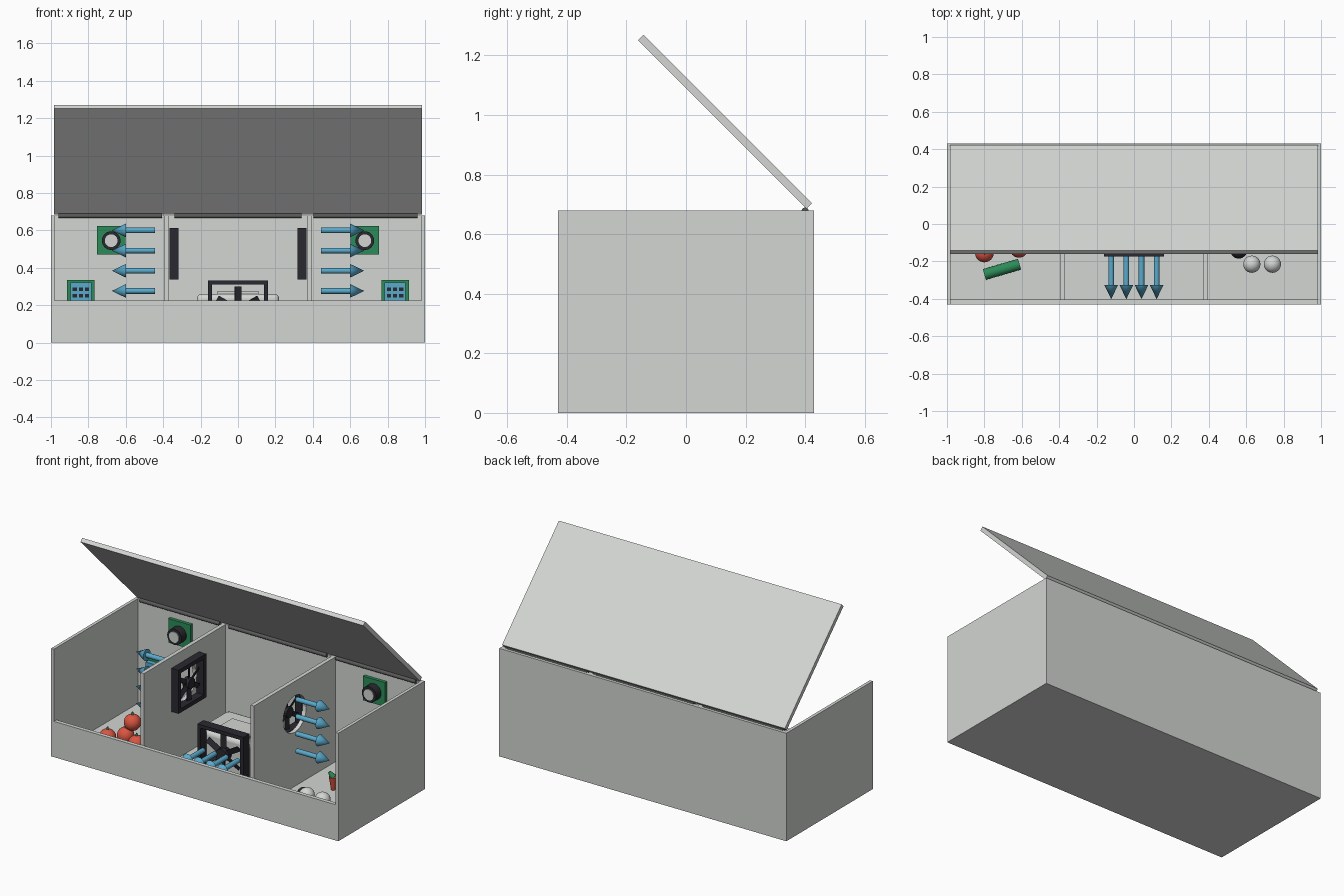
import bpy, bmesh, math
from mathutils import Matrix, Vector

cube = bpy.data.objects.get("Cube")
if cube:
    bpy.data.objects.remove(cube)


def material(name, rgb):
    m = bpy.data.materials.new(name)
    m.use_nodes = True
    m.diffuse_color = (*rgb, 1)
    m.node_tree.nodes["Principled BSDF"].inputs["Base Color"].default_value = (*rgb, 1)
    return m


GREY = material("light grey", (0.65, 0.67, 0.65))
DARK = material("near black", (0.022, 0.022, 0.03))
SEAL = material("seal grey", (0.1, 0.1, 0.1))
BLUE = material("sky blue", (0.1, 0.4, 0.6))
GREEN = material("board green", (0.025, 0.26, 0.1))
RED = material("tomato red", (0.7, 0.09, 0.055))
made = []


def finish(name, bm, mat):
    mesh = bpy.data.meshes.new(name)
    bm.to_mesh(mesh)
    bm.free()
    mesh.materials.append(mat)
    ob = bpy.data.objects.new(name, mesh)
    bpy.context.collection.objects.link(ob)
    made.append(ob)
    return ob


def add_box(bm, lo, hi, m=Matrix()):
    lo, hi = Vector(lo), Vector(hi)
    t = Matrix.Translation((lo + hi) / 2) @ Matrix.Diagonal((*(hi - lo), 1))
    bmesh.ops.create_cube(bm, size=1, matrix=m @ t)


def add_rod(bm, p, q, r1, r2, sides=24):
    p, q = Vector(p), Vector(q)
    turn = (q - p).to_track_quat("Z", "Y").to_matrix().to_4x4()
    bmesh.ops.create_cone(bm, cap_ends=True, segments=sides, radius1=r1, radius2=r2,
                          depth=(q - p).length, matrix=Matrix.Translation((p + q) / 2) @ turn)


def box(name, mat, lo, hi, m=Matrix()):
    bm = bmesh.new()
    add_box(bm, lo, hi, m)
    return finish(name, bm, mat)


def rod(name, mat, p, q, r1, r2=None):
    bm = bmesh.new()
    add_rod(bm, p, q, r1, r1 if r2 is None else r2)
    return finish(name, bm, mat)


def ball(name, mat, centre, r, half=False):
    bm = bmesh.new()
    bmesh.ops.create_uvsphere(bm, u_segments=24, v_segments=16, radius=r)
    if half:
        bmesh.ops.bisect_plane(bm, geom=bm.verts[:] + bm.edges[:] + bm.faces[:],
                               plane_co=(0, 0, 0), plane_no=(0, 0, -1), clear_outer=True)
        bmesh.ops.holes_fill(bm, edges=[e for e in bm.edges if e.is_boundary])
    bmesh.ops.translate(bm, verts=bm.verts, vec=centre)
    return finish(name, bm, mat)


def arrow(name, tail, way):
    tail, way = Vector(tail), Vector(way)
    neck = tail + way * 0.155
    bm = bmesh.new()
    add_rod(bm, tail, neck, 0.015, 0.015)
    add_rod(bm, neck, neck + way * 0.075, 0.036, 0)
    finish(name, bm, BLUE)


def fan(name, half, depth, bar, m):
    # square frame, hub and six pitched blades, all facing -y
    bm = bmesh.new()
    d, inner = depth / 2, half - bar
    for s in (-1, 1):
        a, b = sorted((s * half, s * inner))
        add_box(bm, (a, -d, -half), (b, d, half), m)
        add_box(bm, (-inner, -d, a), (inner, d, b), m)
    add_rod(bm, m @ Vector((0, -d * 0.8, 0)), m @ Vector((0, d * 0.8, 0)), half * 0.25, half * 0.25)
    for i in range(6):
        spin = Matrix.Rotation(math.radians(30 + 60 * i), 4, "Y") @ Matrix.Rotation(0.4, 4, "X")
        add_box(bm, (half * 0.15, -0.003, -half * 0.11), (half * 0.8, 0.003, half * 0.11), m @ spin)
    finish(name, bm, DARK)


# Open-fronted case
box("floor", GREY, (-1, -0.43, 0), (1, 0.43, 0.02))
box("back_wall", GREY, (-0.98, 0.405, 0.02), (0.98, 0.43, 0.68))
box("front_wall", GREY, (-0.98, -0.43, 0.02), (0.98, -0.405, 0.225))

# Lid leaning forward over the hinge line
tilt = Matrix.Translation((0, 0.405, 0.685)) @ Matrix.Rotation(math.radians(-45), 4, "X")
box("lid", GREY, (-0.985, -0.8, 0), (0.985, 0, 0.026), tilt)
rod("hinge_middle", SEAL, (-0.34, 0.4, 0.677), (0.34, 0.4, 0.677), 0.012)

# Parts mirrored on both sides
for s, side in ((-1, "right"), (1, "left")):
    x0, x1 = sorted((s * 0.98, s))
    box(side + "_wall", GREY, (x0, -0.43, 0.02), (x1, 0.43, 0.68))
    rod(side + "_hinge", SEAL, (s * 0.405, 0.4, 0.677), (s * 0.96, 0.4, 0.677), 0.012)

    # divider with a round fan opening
    x0, x1 = sorted((s * 0.37, s * 0.395))
    divider = box(side + "_divider", GREY, (x0, -0.405, 0.02), (x1, 0.405, 0.68))
    cutter = rod(side + "_fan_cutter", GREY, (s * 0.3, 0, 0.475), (s * 0.5, 0, 0.475), 0.115)
    made.remove(cutter)
    cutter.hide_render = True
    cutter.hide_set(True)
    cutter.display_type = "WIRE"
    cut = divider.modifiers.new("fan opening", "BOOLEAN")
    cut.operation, cut.object, cut.solver = "DIFFERENCE", cutter, "EXACT"
    fan(side + "_fan", 0.137, 0.05, 0.025,
        Matrix.Translation((s * 0.342, 0, 0.475)) @ Matrix.Rotation(s * math.pi / -2, 4, "Z"))

    # airflow arrows
    for i in range(4):
        arrow(f"{side}_air_arrow_{i}", (s * 0.445, -0.05, 0.6 - 0.108 * i), (s, 0, 0))

    # camera board
    c = s * 0.678
    box(side + "_camera_board", GREEN, (c - 0.077, 0.385, 0.47), (c + 0.077, 0.405, 0.622))
    rod(side + "_camera_barrel", DARK, (c, 0.385, 0.545), (c, 0.335, 0.545), 0.05)
    rod(side + "_camera_lens", GREY, (c, 0.336, 0.545), (c, 0.33, 0.545), 0.034)

    # climate sensor with a grid of vents
    c = s * 0.84
    box(side + "_sensor_board", GREEN, (c - 0.073, 0.39, 0.19), (c + 0.073, 0.405, 0.335))
    box(side + "_sensor_cover", BLUE, (c - 0.056, 0.36, 0.205), (c + 0.056, 0.39, 0.32))
    vents = bmesh.new()
    for i in range(3):
        for j in range(3):
            x, z = c + 0.033 * (i - 1), 0.285 - 0.035 * j
            add_box(vents, (x - 0.011, 0.357, z - 0.01), (x + 0.011, 0.36, z + 0.01))
    finish(side + "_sensor_vents", vents, DARK)

# Cooling unit with its front fan
unit = box("cooling_unit", GREY, (-0.22, -0.1, 0.02), (0.22, 0.21, 0.26))
bevel = unit.modifiers.new("round edges", "BEVEL")
bevel.width, bevel.segments = 0.025, 3
box("cooling_unit_top", GREY, (-0.11, -0.08, 0.2), (0.11, 0.1, 0.275))
fan("front_fan", 0.16, 0.06, 0.022, Matrix.Translation((0, -0.145, 0.172)))
for i in range(4):
    arrow(f"front_air_arrow_{i}", (-0.122 + 0.081 * i, -0.172, 0.175), (0, -1, 0))

# Vegetables in the right compartment
for i, p in enumerate(((-0.8, -0.155, 0.07), (-0.73, -0.075, 0.07),
                       (-0.615, -0.13, 0.07), (-0.7, -0.05, 0.15))):
    ball(f"tomato_{i}", RED, p, 0.05)
    top = Vector(p) + Vector((0, 0, 0.045))
    rod(f"tomato_stalk_{i}", GREEN, top, top + Vector((0, 0, 0.02)), 0.008, 0.004)
rod("cucumber", GREEN, (-0.8, -0.27, 0.05), (-0.612, -0.215, 0.05), 0.03)

# Vegetables in the left compartment
for i, x in enumerate((0.63, 0.74)):
    rod(f"mushroom_stem_{i}", GREY, (x, -0.215, 0.02), (x, -0.215, 0.12), 0.02)
    ball(f"mushroom_cap_{i}", GREY, (x, -0.215, 0.11), 0.046, True)
ball("aubergine", DARK, (0.56, -0.14, 0.065), 0.045)
rod("pepper", RED, (0.6, 0.09, 0.02), (0.6, 0.09, 0.1), 0.012, 0.025)
rod("pepper_leaf", GREEN, (0.6, 0.09, 0.1), (0.58, 0.08, 0.13), 0.02, 0.008)

# Smooth the round parts, keep edges sharp
bpy.ops.object.select_all(action="DESELECT")
for ob in made:
    ob.select_set(True)
bpy.context.view_layer.objects.active = made[0]
bpy.ops.object.shade_smooth_by_angle(angle=math.radians(35))
